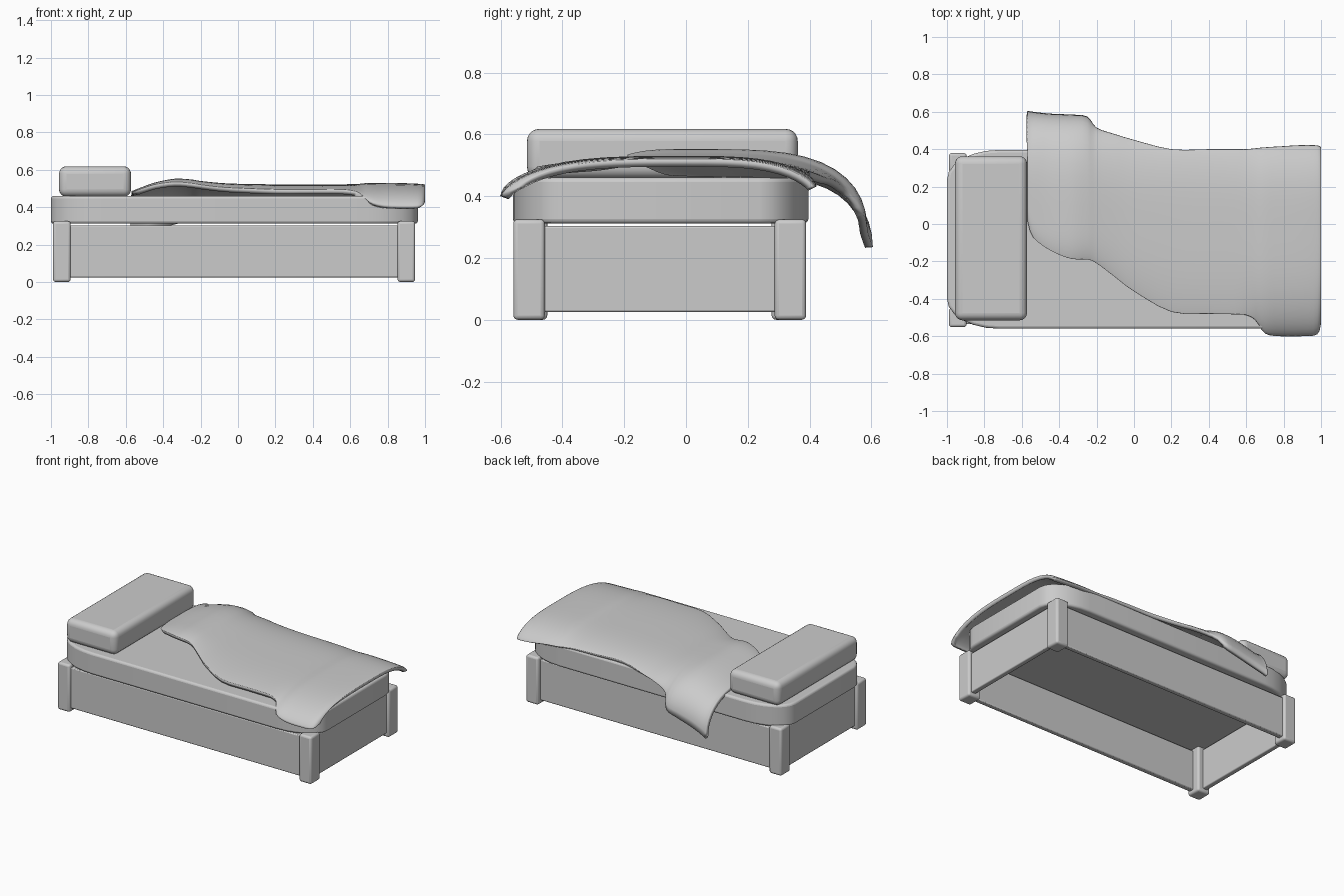
import bpy, bmesh, math
from mathutils import Vector

cube = bpy.data.objects.get("Cube")
if cube:
    bpy.data.objects.remove(cube, do_unlink=True)

grey = bpy.data.materials.new("plain_grey")
grey.use_nodes = True
COLOUR = (0.6, 0.6, 0.6, 1)
grey.diffuse_color = COLOUR
grey.node_tree.nodes["Principled BSDF"].inputs["Base Color"].default_value = COLOUR


def make_object(name, bm, bevel=0, segments=3, thickness=0):
    """Turn a bmesh into a smooth-shaded object with optional thickness and bevel."""
    bmesh.ops.recalc_face_normals(bm, faces=bm.faces)
    mesh = bpy.data.meshes.new(name)
    bm.to_mesh(mesh)
    bm.free()
    obj = bpy.data.objects.new(name, mesh)
    bpy.context.collection.objects.link(obj)
    mesh.materials.append(grey)
    if thickness:
        mod = obj.modifiers.new("thickness", "SOLIDIFY")
        mod.thickness = thickness
        mod.offset = -1
    if bevel:
        mod = obj.modifiers.new("soft_edges", "BEVEL")
        mod.width = bevel
        mod.segments = segments
        mod.limit_method = "ANGLE"
        mod.angle_limit = math.radians(40)
    bpy.ops.object.select_all(action="DESELECT")
    obj.select_set(True)
    bpy.context.view_layer.objects.active = obj
    bpy.ops.object.shade_smooth_by_angle(angle=math.radians(40))
    return obj


def box(name, low, high, bevel, segments=3):
    low, high = Vector(low), Vector(high)
    bm = bmesh.new()
    bmesh.ops.create_cube(bm, size=1)
    for v in bm.verts:
        v.co = (low + high) / 2 + v.co * (high - low)
    return make_object(name, bm, bevel, segments)


# Corner legs
LEG_X, LEG_Y, LEG_TOP = 0.047, 0.051, 0.325
for end, x, ys in (("head", -0.942, (-0.5, 0.328)), ("foot", 0.9, (-0.508, 0.338))):
    for side, y in zip(("right", "left"), ys):
        box(f"{end}_{side}_leg", (x - LEG_X, y - LEG_Y, 0),
            (x + LEG_X, y + LEG_Y, LEG_TOP), 0.014)

# Open-bottomed frame of four panels
LOW, TOP = 0.025, 0.303
box("front_panel", (-0.94, -0.535, LOW), (0.9, -0.5, TOP), 0.006, 2)
box("back_panel", (-0.94, 0.325, LOW), (0.9, 0.36, TOP), 0.006, 2)
box("head_panel", (-0.968, -0.5, LOW), (-0.933, 0.33, TOP), 0.006, 2)
box("foot_panel", (0.892, -0.5, LOW), (0.927, 0.33, TOP), 0.006, 2)

# Mattress: plan outline with elliptical corners, extruded upwards
bm = bmesh.new()
centre_x, centre_y = -0.019, -0.082
half_x, half_y = 0.981, 0.478
corner_x, corner_y, steps = 0.28, 0.16, 6
outline = []
for quarter, (sx, sy) in enumerate(((1, 1), (-1, 1), (-1, -1), (1, -1))):
    for i in range(steps + 1):
        a = (quarter + i / steps) * math.pi / 2
        outline.append(bm.verts.new((
            centre_x + sx * (half_x - corner_x) + corner_x * math.cos(a),
            centre_y + sy * (half_y - corner_y) + corner_y * math.sin(a), 0.312)))
base = bm.faces.new(outline)
raised = bmesh.ops.extrude_face_region(bm, geom=[base], use_keep_orig=True)
for v in raised["geom"]:
    if isinstance(v, bmesh.types.BMVert):
        v.co.z = 0.46
make_object("mattress", bm, 0.014)

# Pillow
box("pillow", (-0.957, -0.515, 0.456), (-0.572, 0.362, 0.618), 0.04, 5)

# Blanket sections along the bed:
# x, front edge y, front edge z, crown z, back edge y, back edge z
SECTIONS = [
    (-0.57, 0.02, 0.478, 0.485, 0.605, 0.235),
    (-0.54, -0.07, 0.49, 0.497, 0.6, 0.25),
    (-0.45, -0.14, 0.52, 0.53, 0.59, 0.28),
    (-0.34, -0.185, 0.535, 0.552, 0.585, 0.31),
    (-0.25, -0.19, 0.528, 0.548, 0.575, 0.34),
    (-0.2, -0.21, 0.52, 0.54, 0.515, 0.42),
    (-0.1, -0.285, 0.508, 0.53, 0.48, 0.45),
    (0, -0.36, 0.502, 0.525, 0.45, 0.46),
    (0.2, -0.47, 0.495, 0.522, 0.4, 0.48),
    (0.4, -0.48, 0.495, 0.522, 0.4, 0.475),
    (0.54, -0.483, 0.495, 0.522, 0.4, 0.47),
    (0.6, -0.487, 0.49, 0.523, 0.4, 0.465),
    (0.65, -0.515, 0.475, 0.525, 0.405, 0.46),
    (0.7, -0.585, 0.43, 0.53, 0.41, 0.455),
    (0.78, -0.6, 0.405, 0.53, 0.415, 0.45),
    (0.9, -0.6, 0.4, 0.528, 0.422, 0.435),
    (0.98, -0.59, 0.405, 0.524, 0.42, 0.43),
    (1.0, -0.53, 0.43, 0.52, 0.41, 0.43),
]


def smooth_between(a, b, c, d, t):
    """Smooth curve from b to c."""
    return [q + t * ((r - p) / 2 + t * (p - 2.5 * q + 2 * r - s / 2
            + t * (1.5 * (q - r) + (s - p) / 2)))
            for p, q, r, s in zip(a, b, c, d)]


def drape(edge_y, edge_z, mid_y, crown, t):
    """Point on one side of the cloth; longer drops fold over more sharply."""
    s = 1 - (1 - t) ** 2
    drop = crown - edge_z
    fold = min(1, max(0, drop / 0.25))
    z = crown - drop * (1 - (1 - s ** (3 + fold)) ** (1 / (1 + fold)))
    return mid_y + (edge_y - mid_y) * s, z


bm = bmesh.new()
rows, SUB, ACROSS = [], 3, 12
last = len(SECTIONS) - 1
for i in range(last * SUB + 1):
    k = min(i // SUB, last - 1)
    around = [SECTIONS[min(max(k + j, 0), last)] for j in (-1, 0, 1, 2)]
    x, yf, zf, crown, yb, zb = smooth_between(*around, i / SUB - k)
    mid = max(0, yf + 0.1)
    points = [drape(yf, zf, mid, crown, 1 - j / ACROSS) for j in range(ACROSS)]
    points += [drape(yb, zb, mid, crown, j / ACROSS) for j in range(ACROSS + 1)]
    rows.append([bm.verts.new((x, y, z)) for y, z in points])
for r, n in zip(rows, rows[1:]):
    for j in range(len(r) - 1):
        bm.faces.new((r[j], n[j], n[j + 1], r[j + 1]))
# Make sure the cloth faces upwards so its thickness grows downwards
blanket = make_object("blanket", bm, 0, 3, 0.026)
if sum(p.normal.z for p in blanket.data.polygons) < 0:
    blanket.data.flip_normals()
